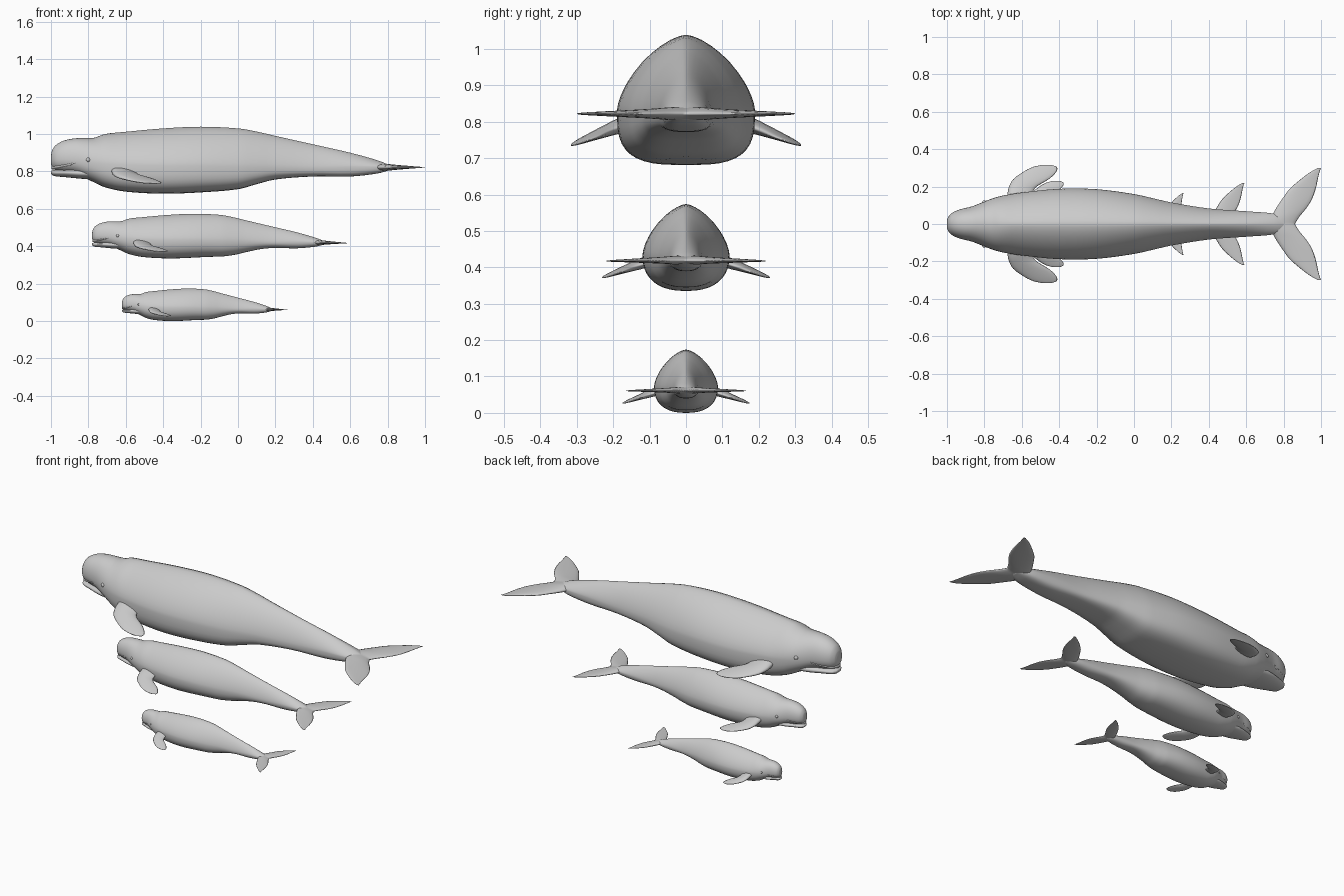
import bpy, bmesh, math

if "Cube" in bpy.data.objects:
    bpy.data.objects.remove(bpy.data.objects["Cube"])

# Side profile and width of the body: x, top, bottom, widest height, half width
BODY = [(-1.0, .885, .84, .86, .02), (-.995, .91, .825, .865, .035), (-.975, .94, .807, .865, .058),
        (-.93, .965, .795, .865, .078), (-.87, .977, .785, .86, .093), (-.82, .978, .765, .85, .112),
        (-.77, .98, .742, .845, .132), (-.71, 1.0, .715, .84, .15), (-.6, 1.012, .692, .835, .168),
        (-.4, 1.03, .681, .83, .188), (-.2, 1.039, .688, .83, .186), (0, 1.03, .705, .825, .16),
        (.1, 1.013, .732, .825, .138), (.2, .99, .757, .825, .115), (.4, .945, .773, .82, .083),
        (.6, .90, .773, .825, .068), (.75, .858, .79, .825, .055), (.82, .83, .81, .82, .03)]
JAW = [(-1.0, .803, .787, .795, .02), (-.985, .808, .776, .795, .042), (-.93, .81, .77, .795, .065),
       (-.85, .82, .762, .79, .088), (-.76, .83, .755, .79, .10)]
LIP = [(-.998, .83, .812, .82, .018), (-.97, .84, .81, .825, .053), (-.9, .855, .822, .838, .084),
       (-.82, .875, .845, .86, .104)]
# Fin stations: y, leading x, trailing x, half thickness
FLUKE = [(0, .70, .86, .018), (.04, .735, .885, .017), (.08, .757, .918, .014), (.13, .79, .95, .011),
         (.19, .835, .972, .008), (.25, .905, .985, .005), (.285, .955, .994, .003), (.30, .985, 1.0, .001)]
FLIPPER = [(.10, -.68, -.54, .024), (.17, -.675, -.54, .022), (.20, -.668, -.52, .019),
           (.24, -.645, -.455, .014), (.28, -.59, -.415, .009), (.305, -.54, -.413, .005),
           (.316, -.49, -.44, .002)]


def smooth_rows(rows, steps=4):
    """Catmull-Rom interpolation between table rows."""
    out = []
    for i in range(len(rows) - 1):
        a, b = rows[max(i - 1, 0)], rows[i]
        c, d = rows[i + 1], rows[min(i + 2, len(rows) - 1)]
        for s in range(steps):
            t = s / steps
            row = []
            for k in range(len(b)):
                h = c[0] - b[0]
                m1 = (c[k] - a[k]) / (c[0] - a[0]) * h
                m2 = (d[k] - b[k]) / (d[0] - b[0]) * h
                row.append((2*t**3 - 3*t*t + 1)*b[k] + (t**3 - 2*t*t + t)*m1
                           + (3*t*t - 2*t**3)*c[k] + (t**3 - t*t)*m2)
            out.append(row)
    return out + [list(rows[-1])]


def loft(name, rings):
    bm = bmesh.new()
    vs = [[bm.verts.new(p) for p in ring] for ring in rings]
    n = len(vs[0])
    for r0, r1 in zip(vs, vs[1:]):
        for i in range(n):
            bm.faces.new((r0[i], r0[(i + 1) % n], r1[(i + 1) % n], r1[i]))
    bm.faces.new(vs[0])
    bm.faces.new(vs[-1])
    bmesh.ops.recalc_face_normals(bm, faces=bm.faces)
    me = bpy.data.meshes.new(name)
    bm.to_mesh(me)
    bm.free()
    ob = bpy.data.objects.new(name, me)
    bpy.context.collection.objects.link(ob)
    for p in me.polygons:
        p.use_smooth = True
    return ob


def power(v, e):
    return math.copysign(abs(v) ** e, v)


def body_rings(rows, place, low, belly=0, n=40):
    """Superellipse sections: ridged above, fuller below."""
    rings = []
    for x, top, bot, mid, w in smooth_rows(rows):
        k = min(max((x + .9) / .25, 0), 1)
        up, dn = 2.1 - .55 * k, 2.1 + (low - 2.1) * k
        bot -= belly * math.exp(-((x - .15) / .15) ** 2)
        ring = []
        for i in range(n):
            a = 2 * math.pi * i / n
            c, s = math.cos(a), math.sin(a)
            e = 2 / (up if s > 0 else dn)
            z = mid + power(s, e) * ((top - mid) if s > 0 else (mid - bot))
            ring.append(place(x, w * power(c, e), z))
        rings.append(ring)
    return rings


def fin_rings(rows, place, height, n=16):
    rings = []
    for y, lead, trail, t in rows:
        m, h = (lead + trail) / 2, (trail - lead) / 2
        ring = []
        for i in range(n):
            a = 2 * math.pi * i / n
            x = m + h * math.cos(a)
            z = height(x, y) + t * math.sin(a) * (1 - .35 * math.cos(a))
            ring.append(place(x, y, z))
        rings.append(ring)
    return rings


def whale(label, x0, z0, sx, sz, wide, fin, low, belly, droop):
    def placer(sy):
        return lambda x, y, z: (x0 + (x + 1) * sx, y * sy,
                                z0 + (z - .681) * sz - droop * max(0, x))
    pb, pf = placer(wide), placer(fin)

    # body with melon head, lips and jaw
    loft(label + "_body", body_rings(BODY, pb, low, belly))
    loft(label + "_lower_jaw", body_rings(JAW, pb, 2.1))
    loft(label + "_upper_lip", body_rings(LIP, pb, 2.1))

    # tail flukes, one mesh from tip to tip
    half = smooth_rows(FLUKE)
    full = [[-r[0]] + r[1:] for r in half[:0:-1]] + half
    loft(label + "_tail_flukes", fin_rings(full, pf, lambda x, y: .822))

    # flippers and eyes, left and right
    rows = smooth_rows(FLIPPER)
    for side, s in (("left", -1), ("right", 1)):
        loft(f"{label}_{side}_flipper", fin_rings(
            rows, lambda x, y, z: pf(x, s * y, z),
            lambda x, y: .795 - .33 * (y - .17) - .06 * (x + .65)))
        bpy.ops.mesh.primitive_uv_sphere_add(segments=12, ring_count=8, radius=.012 * sx,
                                             location=pb(-.80, s * .114, .862))
        eye = bpy.context.object
        eye.name = f"{label}_{side}_eye"
        bpy.ops.object.shade_smooth()


# three whales of different size stacked above each other
whale("large_whale", -1.0, .681, 1.0, 1.0, 1.0, 1.0, 3.2, 0, 0)
whale("medium_whale", -.78, .335, .685, .667, .63, .73, 2.4, .025, .012)
whale("small_whale", -.62, .0, .4425, .486, .463, .55, 2.4, .025, .008)
